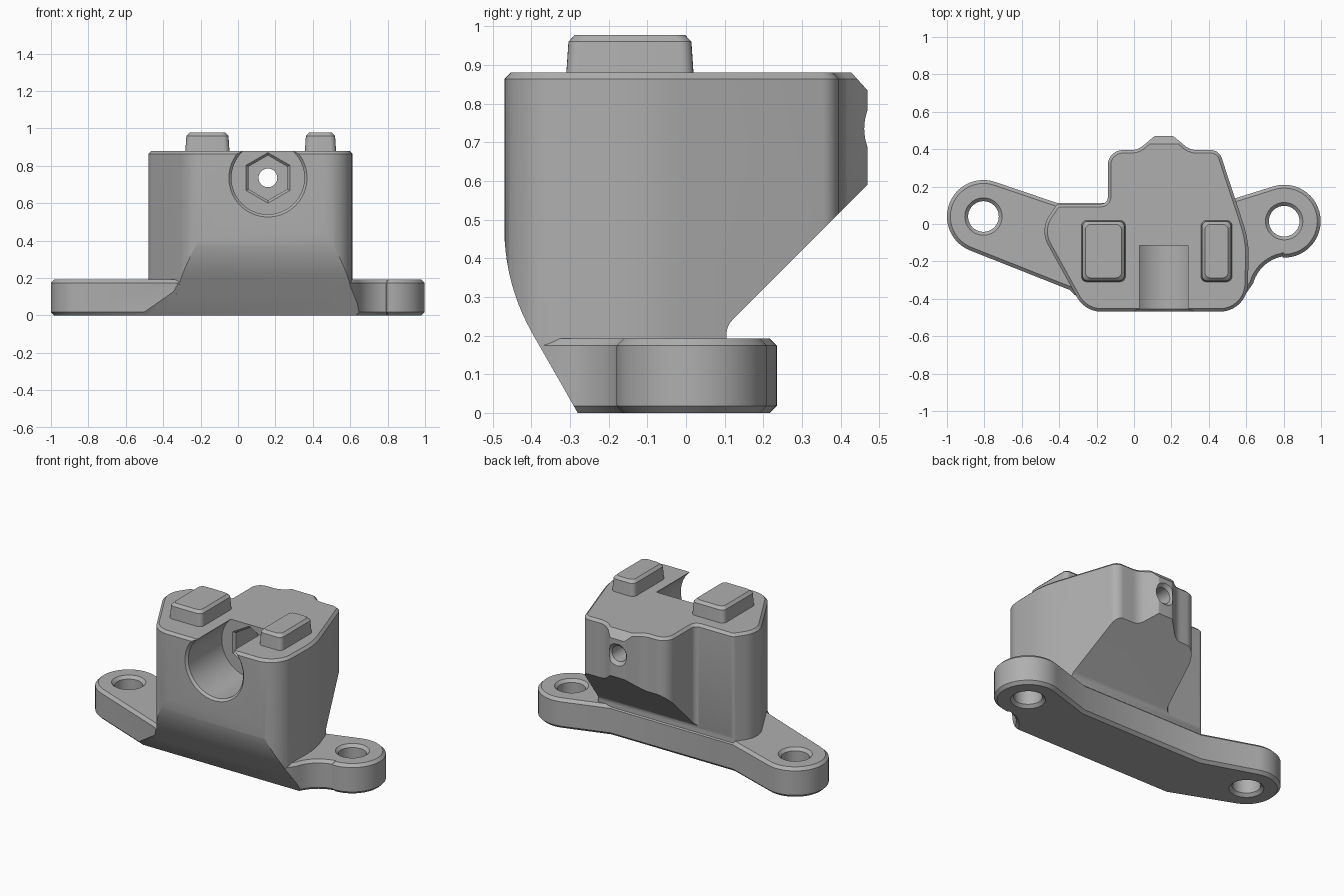
import bpy, bmesh, math
from mathutils import Vector

cube = bpy.data.objects.get("Cube")
if cube:
    bpy.data.objects.remove(cube, do_unlink=True)

GREY = (0.43, 0.43, 0.43, 1.0)
metal = bpy.data.materials.new("plain_grey")
metal.use_nodes = True
metal.diffuse_color = GREY
metal.node_tree.nodes["Principled BSDF"].inputs["Base Color"].default_value = GREY


def arc(cx, cy, r, a0, a1, n):
    """Points of an arc, angles in degrees."""
    angles = [math.radians(a0 + (a1 - a0) * i / n) for i in range(n + 1)]
    return [(cx + r * math.cos(a), cy + r * math.sin(a)) for a in angles]


def rounded(corners, step=7):
    """Outline whose (x, y, radius) corners are replaced by tangent arcs."""
    out = []
    for i, (x, y, r) in enumerate(corners):
        p = Vector((x, y))
        if r == 0:
            out.append((x, y))
            continue
        u = (Vector(corners[i - 1][:2]) - p).normalized()
        v = (Vector(corners[(i + 1) % len(corners)][:2]) - p).normalized()
        half = u.angle(v) / 2
        centre = p + (u + v).normalized() * (r / math.sin(half))
        start = p + u * (r / math.tan(half)) - centre
        end = p + v * (r / math.tan(half)) - centre
        a0 = math.atan2(start.y, start.x)
        turn = math.atan2(start.x * end.y - start.y * end.x, start.dot(end))
        n = max(3, round(math.degrees(abs(turn)) / step))
        out += arc(centre.x, centre.y, r, math.degrees(a0),
                   math.degrees(a0 + turn), n)
    return out


def loft(name, rings, axis="z", bevel_ends=(), bevel=0.018):
    """Solid through (outline, level) rings, stacked along an axis."""
    place = {"z": lambda a, b, t: (a, b, t),
             "y": lambda a, b, t: (a, t, b),
             "x": lambda a, b, t: (t, a, b)}[axis]
    bm = bmesh.new()
    loops = [[bm.verts.new(place(a, b, t)) for a, b in pts] for pts, t in rings]
    n = len(loops[0])
    for lo, hi in zip(loops, loops[1:]):
        for i in range(n):
            j = (i + 1) % n
            bm.faces.new((lo[i], lo[j], hi[j], hi[i]))
    caps = [bm.faces.new(loops[0]), bm.faces.new(loops[-1])]
    bmesh.ops.recalc_face_normals(bm, faces=bm.faces[:])
    edges = [e for k in bevel_ends for e in caps[k].edges]
    if edges:
        bmesh.ops.bevel(bm, geom=edges, offset=bevel, segments=1,
                        affect='EDGES', clamp_overlap=False)
    mesh = bpy.data.meshes.new(name)
    bm.to_mesh(mesh)
    bm.free()
    mesh.materials.append(metal)
    obj = bpy.data.objects.new(name, mesh)
    bpy.context.collection.objects.link(obj)
    return obj


def boolean(target, tool, operation):
    """Apply a boolean and discard the tool."""
    tool.hide_render = True
    mod = target.modifiers.new("cut", 'BOOLEAN')
    mod.operation, mod.object, mod.solver = operation, tool, 'EXACT'
    bpy.context.view_layer.objects.active = target
    bpy.ops.object.modifier_apply(modifier=mod.name)
    bpy.data.objects.remove(tool, do_unlink=True)


def drill(target, cx, cy, axis, steps, sides=40):
    """Cut a stepped hole given as (radius, level) pairs."""
    turn = 90 if sides == 6 else 0
    rings = [(arc(cx, cy, r, turn, turn + 360, sides)[:-1], t) for r, t in steps]
    boolean(target, loft("drill", rings, axis), 'DIFFERENCE')


# Upper block: plan outline trimmed by the side profile
plan = rounded([
    (-0.262, -0.469, 0.15), (0.605, -0.469, 0.15), (0.615, -0.09, 0.5),
    (0.455, 0.395, 0.06), (0.30, 0.395, 0.1), (0.21, 0.47, 0.015),
    (0.11, 0.47, 0.015), (0.02, 0.395, 0.1), (-0.14, 0.395, 0.08),
    (-0.14, 0.108, 0.035), (-0.41, 0.108, 0.03), (-0.505, -0.03, 0.15)])
block = loft("clamp_block", [(plan, 0.1), (plan, 0.88)], "z", (1,), 0.016)
side = rounded([
    (-0.223, -0.1, 0), (0.105, -0.1, 0), (0.105, 0.225, 0.05), (0.5, 0.62, 0),
    (0.5, 0.80, 0), (0.32, 1.0, 0), (-0.47, 1.0, 0), (-0.47, 0.333, 0.55)], 3)
boolean(block, loft("side_trim", [(side, -1.2), (side, 1.2)], "x"), 'INTERSECT')

# Mounting flange with two round ears and a slanted front
LEFT_EAR, RIGHT_EAR = (0.803, 0.015), (-0.805, 0.04)
foot = (arc(*RIGHT_EAR, 0.195, 70, 248, 26)
        + [(-0.345, -0.352), (-0.25, -0.45), (0.55, -0.45), (0.6, -0.37)]
        + arc(0.83, -0.37, 0.2, 165, 101, 8)
        + arc(*LEFT_EAR, 0.195, -92, 108, 28)
        + [(0.46, 0.112), (-0.41, 0.112)])
flange = loft("mounting_flange", [(foot, 0), (foot, 0.192)], "z", (0, 1))
slant = [(-0.223, -0.1), (0.5, -0.1), (0.5, 0.3), (-0.451, 0.3)]
boolean(flange, loft("slant_trim", [(slant, -1.2), (slant, 1.2)], "x"), 'INTERSECT')
for cx, cy in (LEFT_EAR, RIGHT_EAR):
    drill(flange, cx, cy, "z", [(0.12, -0.02), (0.082, 0.018),
                                (0.082, 0.174), (0.12, 0.212)])
boolean(block, flange, 'UNION')
block.name = "bracket_body"

# Front bore, hexagonal nut pocket and through hole with countersunk exit
BORE = (0.16, 0.735)
drill(block, *BORE, "y", [(0.225, -0.485), (0.195, -0.455), (0.195, -0.115)], 64)
drill(block, *BORE, "y", [(0.145, -0.125), (0.12, -0.1), (0.12, 0.12)], 6)
drill(block, *BORE, "y", [(0.05, 0.0), (0.05, 0.45), (0.085, 0.485)], 32)


# Raised pads on top
def pad(name, x0, x1, y0=-0.31, y1=0.02):
    def ring(d):
        return rounded([(x0 + d, y0 + d, 0.03), (x1 - d, y0 + d, 0.03),
                        (x1 - d, y1 - d, 0.03), (x0 + d, y1 - d, 0.03)], 15)
    return loft(name, [(ring(0), 0.87), (ring(0.006), 0.96), (ring(0.022), 0.977)])


parts = [block, pad("right_pad", -0.282, -0.045), pad("left_pad", 0.357, 0.525)]

for obj in parts:
    bpy.ops.object.select_all(action='DESELECT')
    obj.select_set(True)
    bpy.context.view_layer.objects.active = obj
    bpy.ops.object.shade_smooth_by_angle(angle=math.radians(25))
